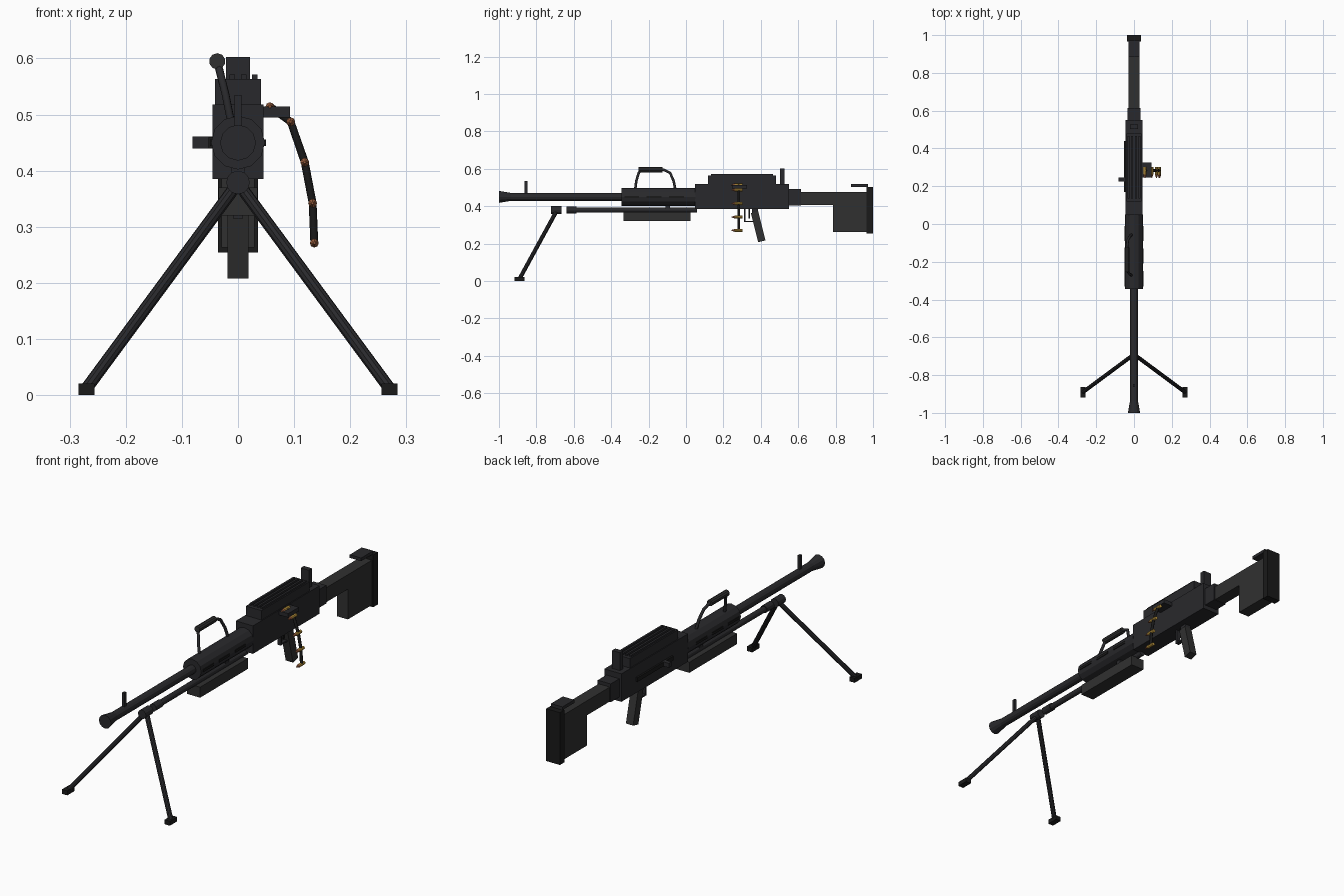
import bpy, bmesh
from math import radians
from mathutils import Vector, Matrix

if "Cube" in bpy.data.objects:
    bpy.data.objects.remove(bpy.data.objects["Cube"])


def material(name, rgb):
    m = bpy.data.materials.new(name)
    m.diffuse_color = (*rgb, 1)
    m.use_nodes = True
    m.node_tree.nodes["Principled BSDF"].inputs["Base Color"].default_value = m.diffuse_color
    return m


STEEL = material("dark_steel", (0.022, 0.022, 0.025))
POLYMER = material("polymer", (0.03, 0.03, 0.03))
BLACK = material("black", (0.01, 0.01, 0.01))
BRASS = material("brass", (0.55, 0.33, 0.05))
COPPER = material("copper", (0.40, 0.14, 0.06))


def finish(name, bm, mat):
    bmesh.ops.recalc_face_normals(bm, faces=bm.faces)
    me = bpy.data.meshes.new(name)
    bm.to_mesh(me)
    bm.free()
    me.materials.append(mat)
    ob = bpy.data.objects.new(name, me)
    bpy.context.collection.objects.link(ob)
    return ob


def box(name, x, y, z, mat=STEEL, tilt=0):
    """Box from (min, max) ranges, optionally tilted about x."""
    bm = bmesh.new()
    c = Vector([(a + b) / 2 for a, b in (x, y, z)])
    size = [b - a for a, b in (x, y, z)]
    bmesh.ops.create_cube(bm, size=1, matrix=Matrix.Translation(c)
                          @ Matrix.Rotation(tilt, 4, 'X') @ Matrix.Diagonal((*size, 1)))
    return finish(name, bm, mat)


def rod(name, p, q, r1, r2=None, sides=12, mat=STEEL):
    """Cylinder or cone from p to q."""
    p, q = Vector(p), Vector(q)
    d = q - p
    bm = bmesh.new()
    bmesh.ops.create_cone(bm, cap_ends=True, segments=sides, radius1=r1,
                          radius2=r1 if r2 is None else r2, depth=d.length,
                          matrix=Matrix.Translation((p + q) / 2)
                          @ d.to_track_quat('Z', 'Y').to_matrix().to_4x4())
    return finish(name, bm, mat)


def tube(name, pts, r, mat=STEEL):
    """Bent round bar along a path."""
    cu = bpy.data.curves.new(name, 'CURVE')
    cu.dimensions = '3D'
    cu.bevel_depth, cu.bevel_resolution, cu.use_fill_caps = r, 2, True
    sp = cu.splines.new('POLY')
    sp.points.add(len(pts) - 1)
    for point, co in zip(sp.points, pts):
        point.co = (*co, 1)
    cu.materials.append(mat)
    ob = bpy.data.objects.new(name, cu)
    bpy.context.collection.objects.link(ob)
    return ob


# Barrel, muzzle flare and front sight
rod("barrel", (0, -0.95, 0.45), (0, 0.06, 0.45), 0.021)
rod("muzzle_flare", (0, -1.0, 0.45), (0, -0.935, 0.45), 0.032, 0.021)
box("front_sight", (-0.006, 0.006), (-0.863, -0.847), (0.465, 0.535))

# Barrel shroud with side vents
rod("barrel_shroud", (0, -0.345, 0.45), (0, 0.05, 0.45), 0.048)
for i, y in enumerate((-0.29, -0.17, -0.05)):
    for s in (-1, 1):
        xs = sorted((s * 0.035, s * 0.0495))
        box(f"shroud_vent_{i}_{s}", xs, (y - 0.04, y + 0.04), (0.444, 0.456), BLACK)

# Gas tube and lower handguard
rod("gas_tube", (0, -0.60, 0.38), (0, 0.06, 0.38), 0.014)
rod("gas_regulator", (0, -0.64, 0.38), (0, -0.585, 0.38), 0.018)
box("gas_block", (-0.012, 0.012), (-0.11, -0.085), (0.385, 0.41))
box("lower_handguard", (-0.035, 0.035), (-0.335, 0.025), (0.32, 0.37), POLYMER)

# Bipod
rod("bipod_hub", (0, -0.722, 0.379), (0, -0.665, 0.379), 0.021)
for side, s in (("left", -1), ("right", 1)):
    rod(f"bipod_leg_{side}", (0, -0.69, 0.378), (s * 0.27, -0.89, 0.012), 0.011, sides=10)
    xs = sorted((s * 0.256, s * 0.284))
    box(f"bipod_foot_{side}", xs, (-0.918, -0.863), (0, 0.021), BLACK)

# Carrying handle
rod("carry_grip", (-0.037, -0.255, 0.595), (-0.037, -0.125, 0.595), 0.0145, sides=10, mat=POLYMER)
tube("carry_bar", [(-0.012, -0.272, 0.485), (-0.022, -0.266, 0.535), (-0.033, -0.252, 0.58),
                   (-0.037, -0.235, 0.595), (-0.037, -0.12, 0.595), (-0.033, -0.085, 0.578),
                   (-0.022, -0.066, 0.535), (-0.012, -0.056, 0.485)], 0.007)

# Receiver, ribbed top cover and rear sight
box("receiver", (-0.045, 0.045), (0.048, 0.55), (0.385, 0.518))
box("top_cover", (-0.041, 0.041), (0.118, 0.48), (0.51, 0.563))
for i in range(4):
    x = -0.03 + i * 0.02
    box(f"cover_rib_{i}", (x - 0.005, x + 0.005), (0.135, 0.465), (0.56, 0.571))
box("rear_sight", (-0.021, 0.021), (0.502, 0.526), (0.51, 0.603))

# Charging handle on the left side
box("charging_rail", (-0.053, -0.04), (0.17, 0.44), (0.44, 0.46), BLACK)
box("charging_handle", (-0.081, -0.045), (0.225, 0.245), (0.44, 0.461))

# Stock, butt plate and shoulder rest
box("stock_collar", (-0.034, 0.034), (0.545, 0.615), (0.405, 0.492))
bm = bmesh.new()
profile = [(0.61, 0.407), (0.785, 0.407), (0.785, 0.263), (0.97, 0.263), (0.97, 0.476), (0.61, 0.476)]
face = bm.faces.new([bm.verts.new((-0.029, y, z)) for y, z in profile])
ext = bmesh.ops.extrude_face_region(bm, geom=[face])["geom"]
bmesh.ops.translate(bm, vec=(0.058, 0, 0), verts=[v for v in ext if isinstance(v, bmesh.types.BMVert)])
finish("stock", bm, POLYMER)
box("butt_plate", (-0.036, 0.036), (0.965, 1.0), (0.254, 0.503), BLACK)
box("shoulder_rest", (-0.03, 0.03), (0.883, 0.972), (0.503, 0.518))

# Pistol grip, trigger and guard
box("pistol_grip", (-0.019, 0.019), (0.366, 0.406), (0.21, 0.37), POLYMER, tilt=radians(14))
box("grip_mount", (-0.015, 0.015), (0.352, 0.385), (0.345, 0.39))
box("guard_front", (-0.009, 0.009), (0.309, 0.317), (0.318, 0.388))
box("guard_bottom", (-0.009, 0.009), (0.309, 0.375), (0.315, 0.322))
box("trigger", (-0.005, 0.005), (0.335, 0.343), (0.335, 0.388), BLACK)

# Feed tray and hanging ammunition belt
box("feed_tray", (0.04, 0.093), (0.245, 0.325), (0.495, 0.514))
belt = [(0.057, 0.514), (0.094, 0.487), (0.119, 0.415), (0.133, 0.342), (0.136, 0.271)]
for i, (x, z) in enumerate(belt):
    rod(f"cartridge_case_{i}", (x, 0.262, z), (x, 0.302, z), 0.008, sides=8, mat=BRASS)
    rod(f"bullet_{i}", (x, 0.243, z), (x, 0.262, z), 0.002, 0.008, sides=8, mat=COPPER)
tube("belt_links", [(x, 0.283, z) for x, z in belt], 0.007, BLACK)
